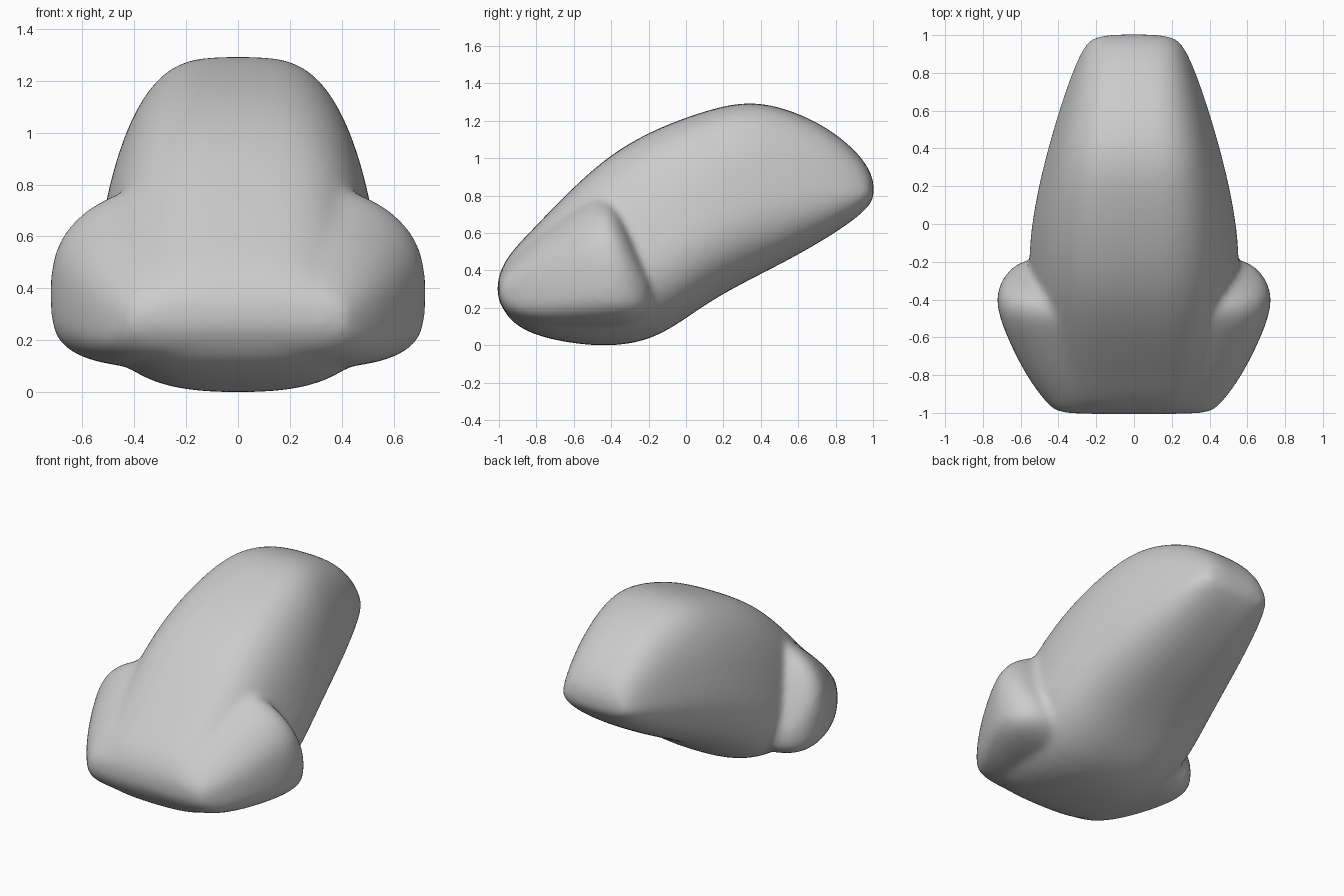
import bpy, bmesh, math

cube = bpy.data.objects.get("Cube")
if cube:
    bpy.data.objects.remove(cube, do_unlink=True)

SIDES = 40


def signed_power(value, power):
    return math.copysign(abs(value) ** power, value)


def loft(bm, stations, belly, upper, lower, taper):
    """Closed skin through sections (y, half width, top, bottom).
    belly is the height fraction of the widest line, upper and lower set
    how square the section is above and below it, taper narrows the top."""
    rings = []
    for y, half, top, bottom in stations:
        middle = bottom + belly * (top - bottom)
        ring = []
        for i in range(SIDES):
            a = math.tau * i / SIDES
            above = math.sin(a) >= 0
            power = 2 / (upper if above else lower)
            reach = top - middle if above else middle - bottom
            rise = signed_power(math.sin(a), power)
            x = half * signed_power(math.cos(a), power) * (1 - taper * max(rise, 0))
            ring.append(bm.verts.new((x, y, middle + reach * rise)))
        rings.append(ring)
    for a, b in zip(rings, rings[1:]):
        for i in range(SIDES):
            j = (i + 1) % SIDES
            bm.faces.new((a[i], a[j], b[j], b[i]))
    bm.faces.new(rings[0])
    bm.faces.new(rings[-1])


bm = bmesh.new()

# Bridge and tip: the long central mass, a rounded trapezoid in section
loft(bm, [
    (-1.008, .37, .345, .27), (-.985, .40, .42, .20), (-.93, .44, .505, .12),
    (-.82, .48, .62, .055), (-.63, .52, .82, .01), (-.4, .55, 1.03, -.012),
    (-.15, .565, 1.165, .03), (.1, .53, 1.255, .22), (.33, .478, 1.312, .345),
    (.55, .415, 1.265, .455), (.75, .35, 1.17, .57), (.9, .29, 1.05, .67),
    (.97, .245, .96, .735), (1.006, .19, .88, .78)], .39, 3.5, 2.6, .22)

# Nostril wings: one wide wedge bulging out on both sides
loft(bm, [
    (-1.01, .39, .345, .26), (-.98, .43, .42, .19), (-.93, .48, .49, .13),
    (-.8, .575, .61, .095), (-.6, .675, .765, .085), (-.42, .74, .89, .085),
    (-.3, .71, .67, .10), (-.22, .64, .47, .14), (-.17, .55, .36, .2)],
    .43, 2.45, 4, 0)

bmesh.ops.recalc_face_normals(bm, faces=bm.faces)
mesh = bpy.data.meshes.new("nose")
bm.to_mesh(mesh)
bm.free()
nose = bpy.data.objects.new("nose", mesh)
bpy.context.collection.objects.link(nose)

# Round the sections, fuse both masses and soften the creases
rounding = nose.modifiers.new("rounding", "SUBSURF")
rounding.levels = rounding.render_levels = 2
fuse = nose.modifiers.new("fuse", "REMESH")
fuse.mode = "VOXEL"
fuse.voxel_size = 0.02
fuse.use_smooth_shade = True
soften = nose.modifiers.new("soften", "SMOOTH")
soften.factor = 0.5
soften.iterations = 14

# Plain grey surface
grey = bpy.data.materials.new("mid_grey")
grey.use_nodes = True
colour = (0.6, 0.6, 0.6, 1)
grey.diffuse_color = colour
grey.node_tree.nodes["Principled BSDF"].inputs["Base Color"].default_value = colour
mesh.materials.append(grey)
